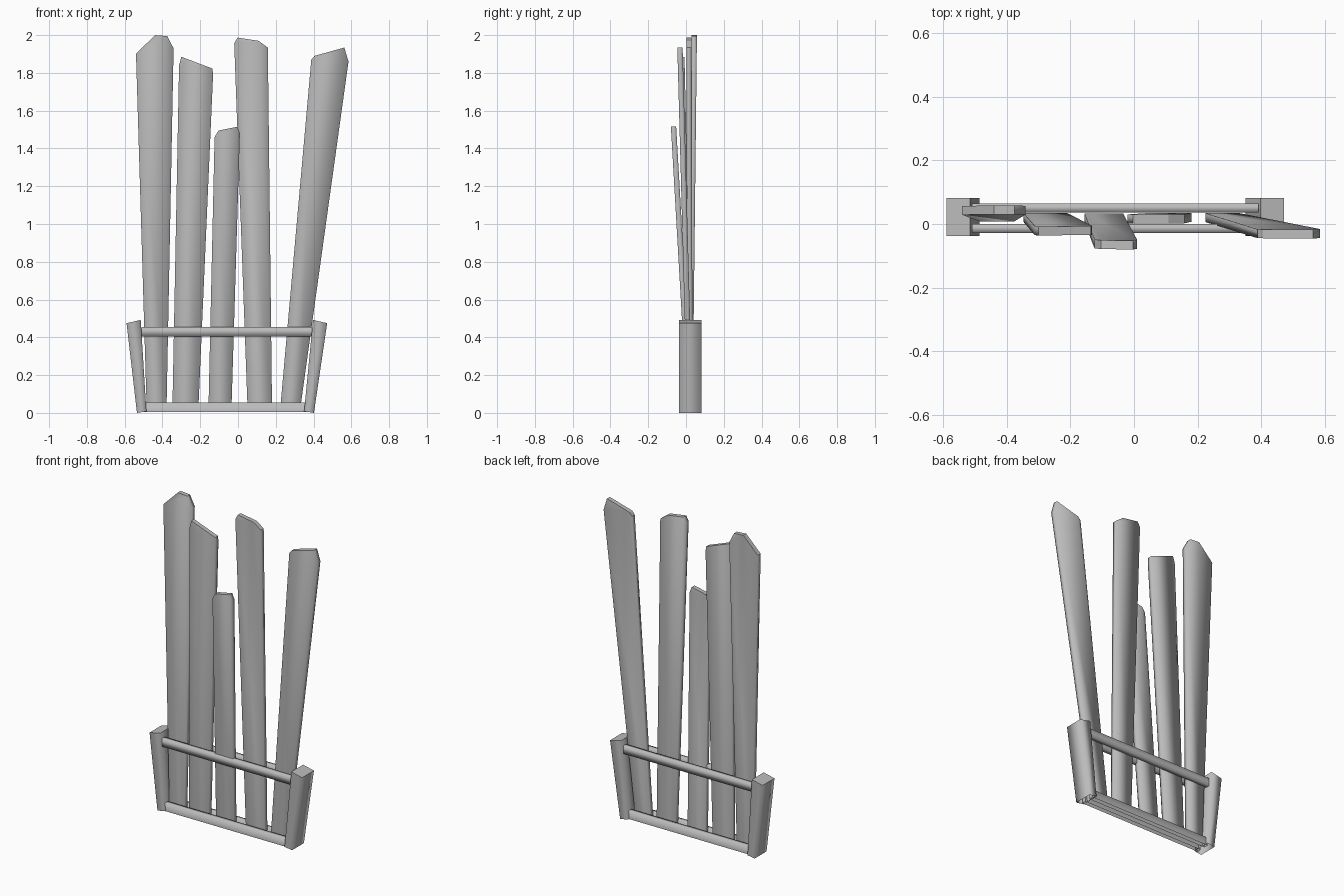
import bpy, bmesh

cube = bpy.data.objects.get("Cube")
if cube:
    bpy.data.objects.remove(cube, do_unlink=True)

grey = bpy.data.materials.new("plain grey")
grey.use_nodes = True
colour = (0.5, 0.5, 0.5, 1)
grey.diffuse_color = colour
grey.node_tree.nodes["Principled BSDF"].inputs["Base Color"].default_value = colour

MID = 0.022    # depth of the fence centre line


def finish(name, bm, axis, open_bottom=False):
    """Soft shading along the length, crisp faces at the ends."""
    bmesh.ops.recalc_face_normals(bm, faces=bm.faces)
    for f in bm.faces:
        f.smooth = abs(f.normal[axis]) < 0.5
    if open_bottom:
        under = [f for f in bm.faces if f.normal.z < -0.9]
        bmesh.ops.delete(bm, geom=under, context="FACES")
    mesh = bpy.data.meshes.new(name)
    bm.to_mesh(mesh)
    bm.free()
    mesh.materials.append(grey)
    obj = bpy.data.objects.new(name, mesh)
    bpy.context.collection.objects.link(obj)
    return obj


def slab(name, outline, depth_at, axis, open_bottom=False):
    """Outline in x, z given thickness; depth_at(z) returns front and back y."""
    bm = bmesh.new()
    front = [bm.verts.new((x, depth_at(z)[0], z)) for x, z in outline]
    back = [bm.verts.new((x, depth_at(z)[1], z)) for x, z in outline]
    bm.faces.new(front)
    bm.faces.new(back[::-1])
    n = len(outline)
    for i in range(n):
        j = (i + 1) % n
        bm.faces.new((front[i], back[i], back[j], front[j]))
    return finish(name, bm, axis, open_bottom)


# Leaning planks: bottom left x, bottom right x, front y at the top, top outline
planks = [
    (-0.484, -0.378, 0.03, [(-0.341, 1.93), (-0.375, 1.995), (-0.44, 2.0), (-0.54, 1.9)]),
    (-0.347, -0.209, -0.036, [(-0.132, 1.79), (-0.135, 1.823), (-0.3, 1.885), (-0.312, 1.84)]),
    (-0.156, -0.034, -0.08, [(0.01, 1.48), (-0.003, 1.515), (-0.103, 1.495), (-0.124, 1.46)]),
    (0.05, 0.18, 0.002, [(0.158, 1.934), (0.108, 1.97), (-0.003, 1.987), (-0.02, 1.955)]),
    (0.225, 0.332, -0.046, [(0.585, 1.86), (0.563, 1.934), (0.405, 1.89), (0.388, 1.87)]),
]
for i, (left, right, lean, top) in enumerate(planks):
    peak = max(z for x, z in top)

    def depth(z, lean=lean, peak=peak):
        t = z / peak
        y = 0.007 + (lean - 0.007) * t
        return y, y + 0.028
    slab(f"plank_{i + 1}", [(left, 0.04), (right, 0.04)] + top, depth, 2)

# Flared end posts
posts = {
    "right_post": [(-0.535, 0.0), (-0.485, 0.008), (-0.515, 0.492), (-0.59, 0.475)],
    "left_post": [(0.35, 0.008), (0.402, 0.0), (0.472, 0.475), (0.397, 0.492)],
}
for name, outline in posts.items():
    slab(name, outline, lambda z: (-0.037, 0.081), 2, True)

# Upper rails and base beams on both sides of the planks
for side, y in (("front", MID - 0.036), ("back", MID + 0.028)):
    for part, x0, x1, z0, z1, opened in (
            ("rail", -0.51, 0.392, 0.405, 0.455, False),
            ("base_beam", -0.5, 0.365, 0.005, 0.056, True)):
        slab(f"{side}_{part}", [(x0, z0), (x1, z0), (x1, z1), (x0, z1)],
             lambda z, y=y: (y - 0.014, y + 0.014), 0, opened)
